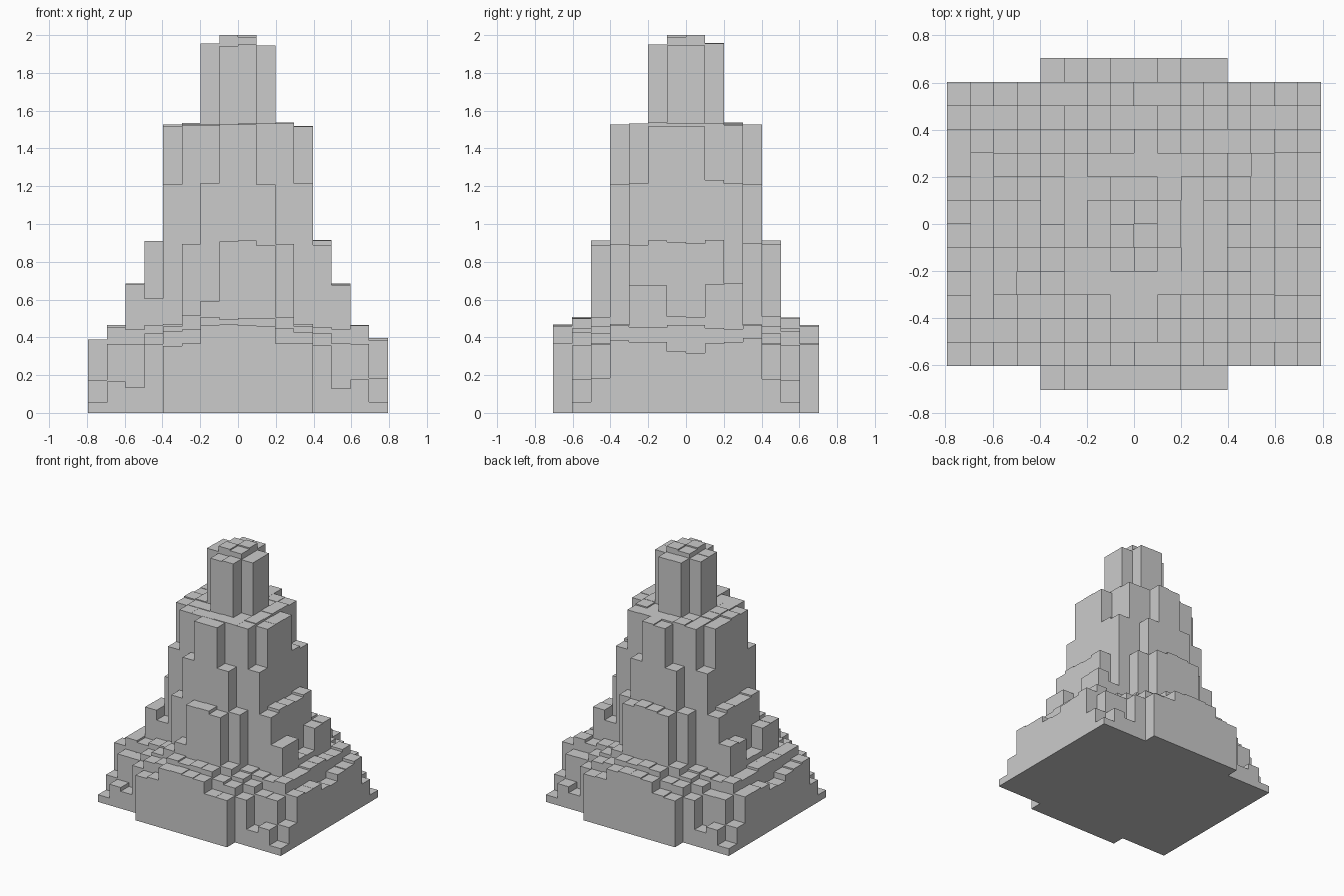
import bpy, bmesh, random

if "Cube" in bpy.data.objects:
    bpy.data.objects.remove(bpy.data.objects["Cube"])

random.seed(4)
DX, DY = 0.0992, 0.1005      # column footprint

# Heights of one quarter: rows go outward in y, columns outward in x
QUARTER = [
    [2.00, 1.95, 1.53, 1.52, 0.90, 0.51, 0.46, 0.32],
    [1.95, 1.53, 1.53, 1.52, 0.91, 0.68, 0.45, 0.37],
    [1.53, 1.53, 1.53, 1.21, 0.89, 0.68, 0.45, 0.38],
    [1.52, 1.21, 0.90, 0.47, 0.46, 0.44, 0.46, 0.39],
    [0.91, 0.89, 0.51, 0.46, 0.42, 0.37, 0.37, 0.18],
    [0.50, 0.50, 0.44, 0.43, 0.36, 0.13, 0.17, 0.06],
    [0.47, 0.46, 0.37, 0.36, 0.00, 0.00, 0.00, 0.00],
]
# Columns that break the symmetry, by grid index from the centre
ODD = {(-2, -5): 0.59, (4, 2): 0.60, (-5, -3): 0.60, (3, 1): 1.23}


def mirror_index(i):
    return i if i >= 0 else -1 - i


# Mirror the quarter into the full grid, with slight unevenness
heights = {}
for i in range(-8, 8):
    for j in range(-7, 7):
        h = QUARTER[mirror_index(j)][mirror_index(i)]
        h = ODD.get((i, j), h)
        if h > 0:
            jitter = random.uniform(-0.007, 0.007)
            heights[i, j] = min(2.0, h + jitter) if h < 2 else random.choice((2.0, 1.99))
heights[-1, -1] = 2.0


def add_quad(bm, points):
    bm.faces.new([bm.verts.new(p) for p in points])


# Stepped tower: one cap per column, walls only where a neighbour is lower
bm = bmesh.new()
for (i, j), h in heights.items():
    x0, x1, y0, y1 = i * DX, (i + 1) * DX, j * DY, (j + 1) * DY
    add_quad(bm, [(x0, y0, h), (x1, y0, h), (x1, y1, h), (x0, y1, h)])
    add_quad(bm, [(x0, y1, 0), (x1, y1, 0), (x1, y0, 0), (x0, y0, 0)])
    sides = [
        ((0, -1), (x0, y0), (x1, y0)),
        ((1, 0), (x1, y0), (x1, y1)),
        ((0, 1), (x1, y1), (x0, y1)),
        ((-1, 0), (x0, y1), (x0, y0)),
    ]
    for (di, dj), a, b in sides:
        low = heights.get((i + di, j + dj), 0.0)
        if low < h - 1e-5:
            add_quad(bm, [(*a, low), (*b, low), (*b, h), (*a, h)])
bmesh.ops.remove_doubles(bm, verts=bm.verts, dist=1e-5)

mesh = bpy.data.meshes.new("stepped_tower")
bm.to_mesh(mesh)
bm.free()
tower = bpy.data.objects.new("stepped_tower", mesh)
bpy.context.collection.objects.link(tower)
